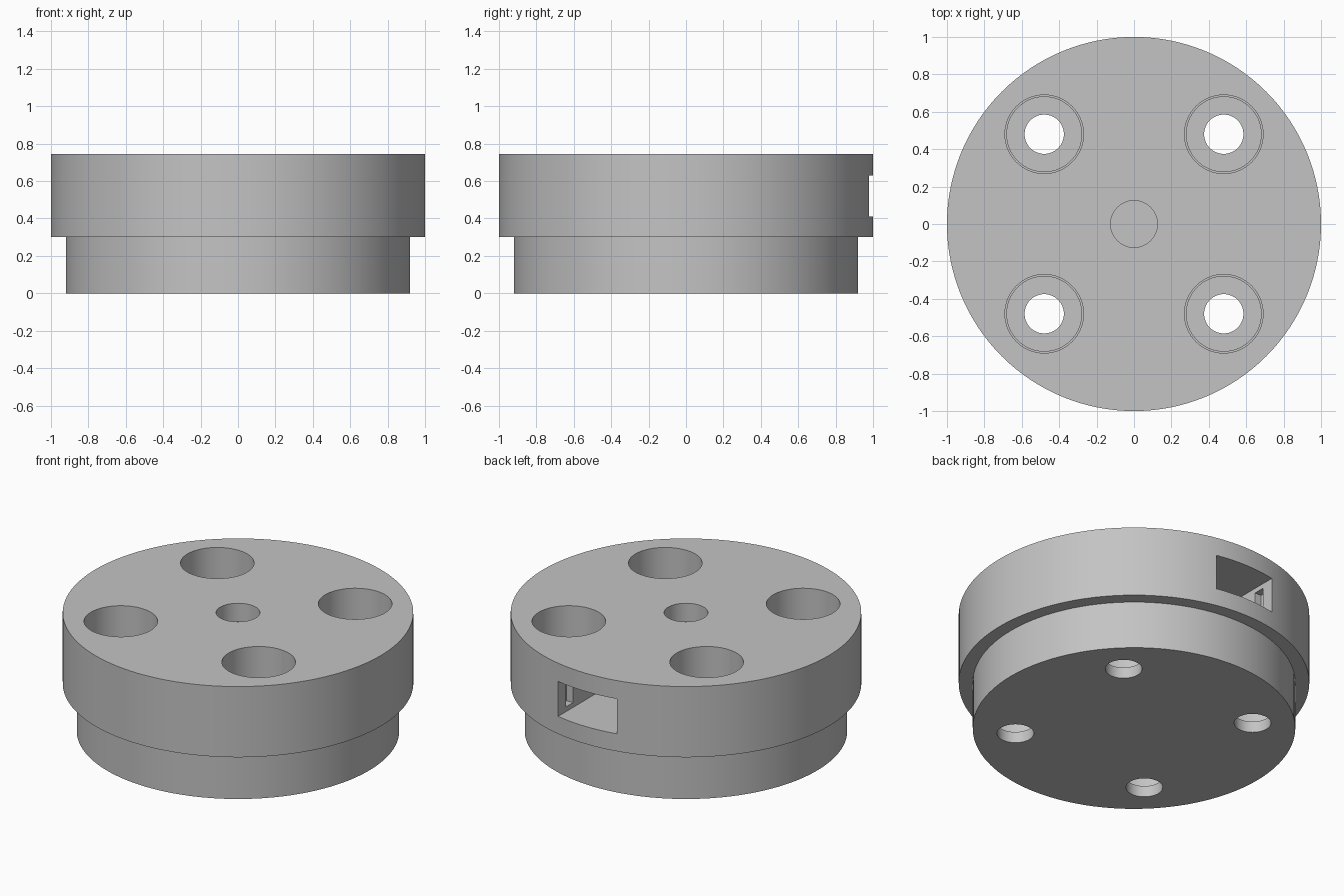
import bpy, bmesh, math

cube = bpy.data.objects.get("Cube")
if cube:
    bpy.data.objects.remove(cube, do_unlink=True)

TOP, STEP = 0.745, 0.30
SLOT_LOW, SLOT_HIGH = 0.41, 0.63


def new_object(name, bm):
    bmesh.ops.recalc_face_normals(bm, faces=bm.faces[:])
    mesh = bpy.data.meshes.new(name)
    bm.to_mesh(mesh)
    bm.free()
    obj = bpy.data.objects.new(name, mesh)
    bpy.context.collection.objects.link(obj)
    return obj


def lathe(name, profile, x=0, y=0, sides=64):
    """Closed turned solid from (radius, height) points, bottom to top."""
    bm = bmesh.new()
    rings = []
    for r, z in profile:
        angles = [math.tau * i / sides for i in range(sides)]
        rings.append([bm.verts.new((x + r * math.cos(a), y + r * math.sin(a), z))
                      for a in angles])
    for low, high in zip(rings, rings[1:]):
        for i in range(sides):
            j = (i + 1) % sides
            bm.faces.new((low[i], low[j], high[j], high[i]))
    bm.faces.new(rings[0][::-1])
    bm.faces.new(rings[-1])
    return new_object(name, bm)


def box(name, low, high):
    bm = bmesh.new()
    bmesh.ops.create_cube(bm, size=1)
    for v in bm.verts:
        v.co = [(a + b) / 2 + c * (b - a) for a, b, c in zip(low, high, v.co)]
    return new_object(name, bm)


# Stepped round body
body = lathe("stepped_round_body", [(0.92, 0), (0.92, STEP), (1, STEP), (1, TOP)], sides=128)

# Four screw holes, narrow at the bottom and counterbored from the top
cutters = []
for sx in (-1, 1):
    for sy in (-1, 1):
        cutters.append(lathe("screw_hole_cutter", [
            (0.105, -0.1), (0.105, 0.07), (0.20, 0.07),
            (0.20, STEP), (0.21, STEP), (0.21, TOP + 0.1)], 0.48 * sx, 0.48 * sy))

# Centre hole opening into the cable slot that leaves through the back
cutters.append(lathe("centre_hole_cutter", [(0.125, 0.5), (0.125, TOP + 0.1)]))
cutters.append(box("back_slot_cutter", (-0.205, -0.15, SLOT_LOW), (0.205, 1.2, SLOT_HIGH)))

# Shallow retaining groove in both side walls of the slot
cutters.append(box("slot_groove_cutter", (-0.25, 0.83, SLOT_LOW + 0.03),
                   (0.25, 0.90, SLOT_HIGH - 0.03)))

for cutter in cutters:
    mod = body.modifiers.new(cutter.name, "BOOLEAN")
    mod.operation = "DIFFERENCE"
    mod.solver = "EXACT"
    mod.object = cutter
    cutter.hide_render = True

# Apply the cuts, then drop the cutters
bpy.context.view_layer.update()
graph = bpy.context.evaluated_depsgraph_get()
cut_mesh = bpy.data.meshes.new_from_object(body.evaluated_get(graph))
body.modifiers.clear()
body.data = cut_mesh
for cutter in cutters:
    bpy.data.objects.remove(cutter, do_unlink=True)

# Plain grey finish
grey = bpy.data.materials.new("light_grey")
grey.use_nodes = True
colour = (0.55, 0.55, 0.55, 1)
grey.diffuse_color = colour
grey.node_tree.nodes["Principled BSDF"].inputs["Base Color"].default_value = colour
body.data.materials.clear()
body.data.materials.append(grey)

bpy.ops.object.select_all(action="DESELECT")
body.select_set(True)
bpy.context.view_layer.objects.active = body
bpy.ops.object.shade_smooth_by_angle(angle=math.radians(30))
